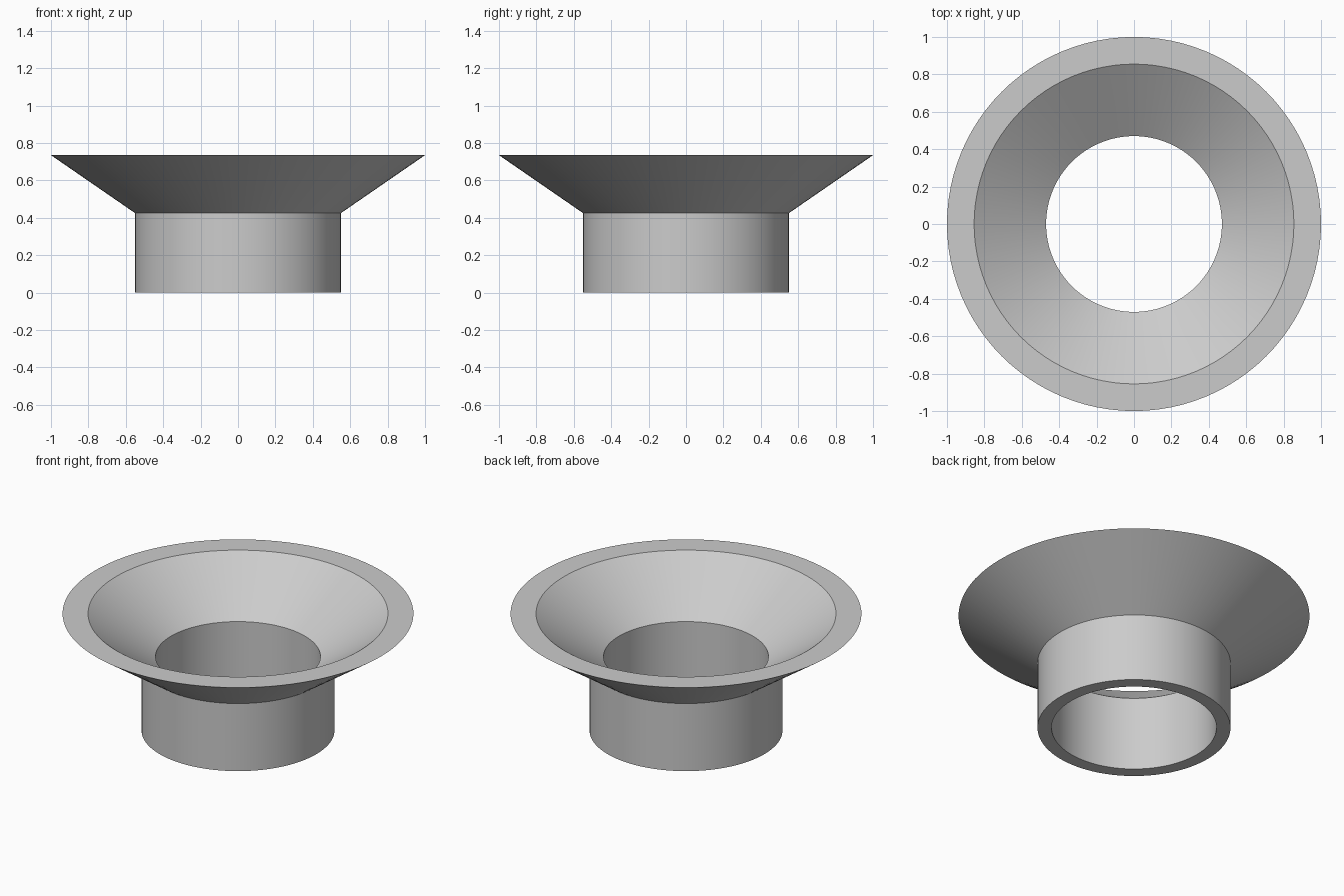
import bpy, bmesh, math

cube = bpy.data.objects.get("Cube")
if cube:
    bpy.data.objects.remove(cube, do_unlink=True)

# Plain grey finish
grey = bpy.data.materials.new("light_grey")
grey.use_nodes = True
colour = (0.6, 0.6, 0.6, 1)
grey.diffuse_color = colour
grey.node_tree.nodes["Principled BSDF"].inputs["Base Color"].default_value = colour

# Wall section (radius, height): collar outside, flared lip, then back down the bore
SECTION = [(0.55, 0), (0.55, 0.425), (1, 0.735), (0.855, 0.735), (0.47, 0.465), (0.47, 0)]
SIDES = 96


def lathe(name, section, sides):
    """Revolve a closed section around z into a solid ring."""
    bm = bmesh.new()
    rings = []
    for i in range(sides):
        a = math.tau * i / sides
        rings.append([bm.verts.new((r * math.cos(a), r * math.sin(a), z)) for r, z in section])
    for i, ring in enumerate(rings):
        following = rings[(i + 1) % sides]
        for j in range(len(section)):
            k = (j + 1) % len(section)
            bm.faces.new((ring[j], following[j], following[k], ring[k]))
    bmesh.ops.recalc_face_normals(bm, faces=bm.faces)
    mesh = bpy.data.meshes.new(name)
    bm.to_mesh(mesh)
    bm.free()
    obj = bpy.data.objects.new(name, mesh)
    bpy.context.collection.objects.link(obj)
    return obj


# Flared funnel ring with a straight collar
funnel = lathe("flared_funnel", SECTION, SIDES)
funnel.data.materials.append(grey)
bpy.ops.object.select_all(action="DESELECT")
funnel.select_set(True)
bpy.context.view_layer.objects.active = funnel
bpy.ops.object.shade_smooth_by_angle(angle=math.radians(25))
